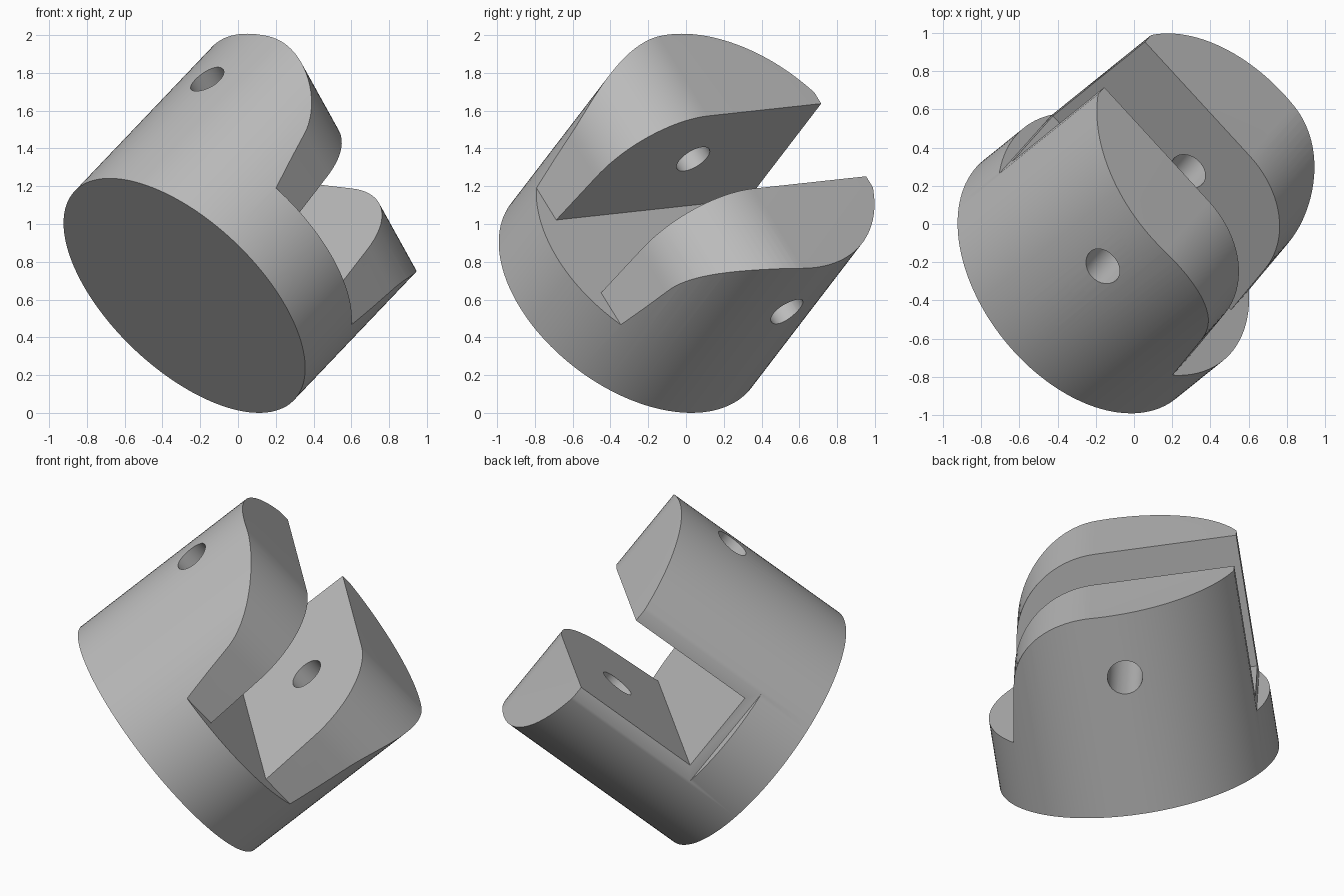
import bpy, bmesh, math
from mathutils import Matrix, Vector

old = bpy.data.objects.get("Cube")
if old:
    bpy.data.objects.remove(old, do_unlink=True)

# Main dimensions, in the part's own frame (x across slot, y along slot, z along axis)
RADIUS, HEIGHT = 0.802, 1.209
FLOOR, SIDE_FLOOR = 0.41, 0.35
SLOT_HALF, FLAT_Y = 0.25, 0.733
HOLE_Y, HOLE_Z, HOLE_R = 0.06, 0.83, 0.1

# Tilted frame of the whole part
axis = Vector((0.603, 0.485, 0.633)).normalized()
across = Vector((0.43, 0.478, -0.765))
across = (across - axis * across.dot(axis)).normalized()
along = axis.cross(across)
frame = Matrix((across, along, axis)).transposed().to_4x4()
frame.translation = (-0.284, -0.29, 0.621)

grey = bpy.data.materials.new("plain grey")
grey.use_nodes = True
grey.diffuse_color = (0.5, 0.5, 0.5, 1)
grey.node_tree.nodes["Principled BSDF"].inputs["Base Color"].default_value = (0.5, 0.5, 0.5, 1)


def add_object(name, bm):
    bmesh.ops.recalc_face_normals(bm, faces=bm.faces[:])
    mesh = bpy.data.meshes.new(name)
    bm.to_mesh(mesh)
    bm.free()
    mesh.materials.append(grey)
    obj = bpy.data.objects.new(name, mesh)
    bpy.context.collection.objects.link(obj)
    return obj


def cylinder(name, radius, depth, matrix, segments):
    bm = bmesh.new()
    bmesh.ops.create_cone(bm, cap_ends=True, segments=segments, radius1=radius,
                          radius2=radius, depth=depth, matrix=matrix)
    return add_object(name, bm)


def prism(name, outline, half_width):
    """Extrude a (y, z) outline along x, symmetric about x = 0."""
    bm = bmesh.new()
    face = bm.faces.new([bm.verts.new((-half_width, y, z)) for y, z in outline])
    made = bmesh.ops.extrude_face_region(bm, geom=[face])["geom"]
    bmesh.ops.translate(bm, vec=(2 * half_width, 0, 0),
                        verts=[v for v in made if isinstance(v, bmesh.types.BMVert)])
    return add_object(name, bm)


def rectangle(y0, y1, z0, z1):
    return [(y0, z0), (y1, z0), (y1, z1), (y0, z1)]


# Solid body, slightly tall so that the relief cutter trims its top
body = cylinder("slotted_fork", RADIUS, 1.3, Matrix.Translation((0, 0, 0.65)), 128)

# Relief: ledge, tapered flat, rounded shoulder and flat top
bend, sweep, steps = 0.52, math.radians(82), 20
center_y, center_z = -0.08, HEIGHT - bend
relief = [(-1.2, FLOOR), (-0.65, FLOOR)]
for i in range(steps + 1):
    angle = sweep * (1 - i / steps)
    relief.append((center_y - bend * math.sin(angle), center_z + bend * math.cos(angle)))
relief += [(1.2, HEIGHT), (1.2, 1.6), (-1.2, 1.6)]

cutters = [
    prism("shoulder_cutter", relief, 1.1),
    prism("side_flat_cutter", rectangle(FLAT_Y, 1.3, SIDE_FLOOR, 1.7), 1.2),
    prism("slot_cutter", rectangle(-1.4, 1.4, FLOOR, 1.8), SLOT_HALF),
    cylinder("pin_hole_cutter", HOLE_R, 2.4, Matrix.Translation((0, HOLE_Y, HOLE_Z))
             @ Matrix.Rotation(math.pi / 2, 4, 'Y'), 48),
]

# Cut the body, then drop the cutters
bpy.ops.object.select_all(action='DESELECT')
bpy.context.view_layer.objects.active = body
body.select_set(True)
for cutter in cutters:
    cutter.hide_render = True
    mod = body.modifiers.new("cut", 'BOOLEAN')
    mod.operation, mod.solver, mod.object = 'DIFFERENCE', 'EXACT', cutter
    bpy.ops.object.modifier_apply(modifier=mod.name)
    bpy.data.objects.remove(cutter, do_unlink=True)

# Tilt into place and smooth the round faces
body.data.transform(frame)
body.data.update()
bpy.ops.object.shade_smooth_by_angle(angle=math.radians(25))
